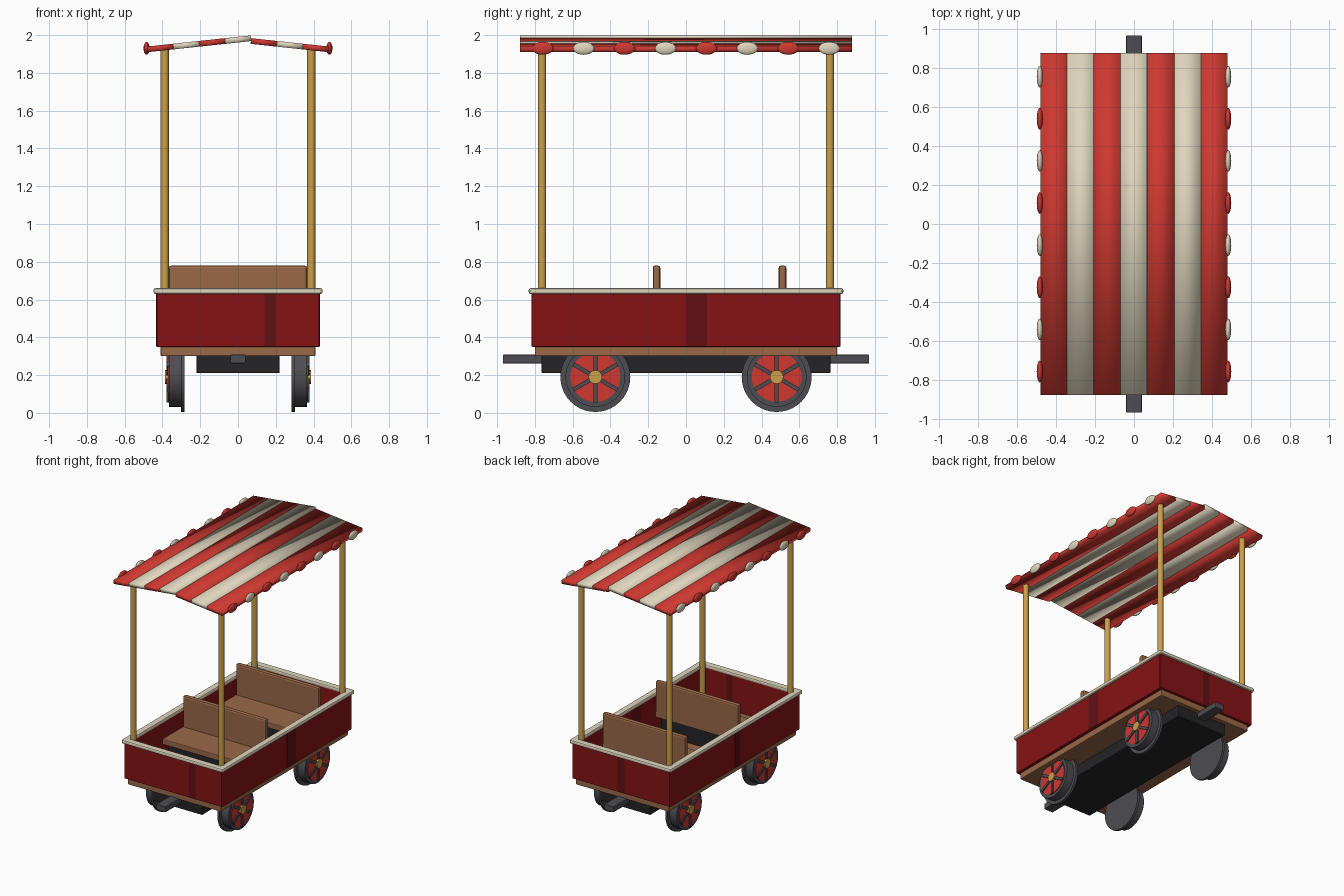
import bpy
import math
from mathutils import Matrix

cube = bpy.data.objects.get("Cube")
if cube:
    bpy.data.objects.remove(cube, do_unlink=True)


def paint(name, rgb):
    m = bpy.data.materials.new(name)
    m.use_nodes = True
    m.diffuse_color = (*rgb, 1)
    m.node_tree.nodes["Principled BSDF"].inputs["Base Color"].default_value = (*rgb, 1)
    return m


dark_red = paint("dark red", (0.24, 0.006, 0.007))
shade_red = paint("deep maroon", (0.12, 0.005, 0.006))
red = paint("bright red", (0.62, 0.04, 0.03))
cream = paint("cream", (0.74, 0.67, 0.51))
wood = paint("brown wood", (0.32, 0.14, 0.065))
brass = paint("brass", (0.6, 0.35, 0.07))
iron = paint("iron grey", (0.075, 0.075, 0.085))
black = paint("chassis black", (0.018, 0.018, 0.02))


def finish(name, mat, smooth=True):
    ob = bpy.context.object
    ob.name = name
    ob.data.materials.append(mat)
    if smooth:
        bpy.ops.object.shade_smooth_by_angle(angle=math.radians(35))
    return ob


def box(name, mat, lo, hi, bevel=0.006):
    """Box between two opposite corners, with softened edges."""
    bpy.ops.mesh.primitive_cube_add(size=1)
    size = [b - a for a, b in zip(lo, hi)]
    mid = [(a + b) / 2 for a, b in zip(lo, hi)]
    bpy.context.object.data.transform(Matrix.Translation(mid) @ Matrix.Diagonal((*size, 1)))
    ob = finish(name, mat, False)
    if bevel:
        mod = ob.modifiers.new("soft edges", "BEVEL")
        mod.width = bevel
        mod.segments = 2
    return ob


def disc(name, mat, radius, x0, x1, y, z, sides=32):
    """Cylinder lying along x between x0 and x1."""
    bpy.ops.mesh.primitive_cylinder_add(
        vertices=sides, radius=radius, depth=abs(x1 - x0),
        location=((x0 + x1) / 2, y, z), rotation=(0, math.pi / 2, 0))
    return finish(name, mat)


# Underframe, floor and couplers
box("chassis", black, (-0.22, -0.765, 0.21), (0.22, 0.765, 0.305))
box("floor", wood, (-0.41, -0.8, 0.3), (0.41, 0.8, 0.352))
for s, end in ((-1, "front"), (1, "back")):
    y0, y1 = sorted((s * 0.76, s * 0.97))
    box(f"{end}_coupler", iron, (-0.04, y0, 0.262), (0.04, y1, 0.308), 0.004)

# Tub walls and the rim on top of them
for s, side, end in ((-1, "right", "front"), (1, "left", "back")):
    x0, x1 = sorted((s * 0.403, s * 0.433))
    y0, y1 = sorted((s * 0.788, s * 0.818))
    box(f"{side}_wall", dark_red, (x0, -0.805, 0.35), (x1, 0.805, 0.635), 0.005)
    box(f"{end}_wall", dark_red, (-0.43, y0, 0.35), (0.43, y1, 0.635), 0.005)
    x0, x1 = sorted((s * 0.395, s * 0.447))
    y0, y1 = sorted((s * 0.78, s * 0.833))
    box(f"{side}_rim", cream, (x0, -0.83, 0.63), (x1, 0.83, 0.66), 0.01)
    box(f"{end}_rim", cream, (-0.445, y0, 0.63), (0.445, y1, 0.66), 0.01)

# Darker vertical bands running through the walls
for name, a, b in (("left", 0, 0.11), ("right", -0.06, 0)):
    x0, x1 = (0.402, 0.434) if name == "left" else (-0.434, -0.402)
    box(f"{name}_band", shade_red, (x0, a, 0.352), (x1, b, 0.632), 0)
for name, a, b in (("front", 0.14, 0.2), ("back", -0.03, 0.03)):
    y0, y1 = (0.787, 0.819) if name == "back" else (-0.819, -0.787)
    box(f"{name}_band", shade_red, (a, y0, 0.352), (b, y1, 0.632), 0)

# Two forward-facing benches
for y, name in ((-0.156, "front"), (0.511, "back")):
    box(f"{name}_bench_base", black, (-0.33, y - 0.25, 0.35), (0.33, y, 0.495), 0.004)
    box(f"{name}_bench_seat", wood, (-0.365, y - 0.275, 0.49), (0.365, y + 0.02, 0.535))
    box(f"{name}_bench_back", wood, (-0.365, y - 0.02, 0.5), (0.365, y + 0.02, 0.78), 0.012)

# Wheels: inner flange, tread, red face, spokes and hub
for sx, side in ((-1, "right"), (1, "left")):
    for y, end in ((-0.48, "front"), (0.48, "back")):
        n, z = f"{end}_{side}_wheel", 0.19
        disc(f"{n}_flange", iron, 0.185, sx * 0.283, sx * 0.302, y, z, 40)
        disc(f"{n}_tread", iron, 0.158, sx * 0.3, sx * 0.365, y, z, 40)
        disc(f"{n}_face", red, 0.132, sx * 0.36, sx * 0.37, y, z)
        for k in range(3):
            spoke = box(f"{n}_spoke", iron, (-0.006, -0.011, -0.135), (0.006, 0.011, 0.135), 0)
            spoke.location = (sx * 0.372, y, z)
            spoke.rotation_euler.x = k * math.pi / 3
        disc(f"{n}_hub", brass, 0.036, sx * 0.36, sx * 0.386, y, z, 16)

# Canopy posts
for x in (-0.388, 0.388):
    for y in (-0.762, 0.762):
        bpy.ops.mesh.primitive_cylinder_add(vertices=20, radius=0.022, depth=1.58,
                                            location=(x, y, 1.14))
        finish("canopy_post", brass)

# Striped canopy of seven sloping slats
slope = 0.107
for i in range(7):
    x = (i - 3) * 0.137
    slat = box("canopy_slat", cream if i % 2 else red,
               (-0.069, -0.88, -0.015), (0.069, 0.88, 0.015), 0)
    slat.location = (x, 0, 1.976 - slope * abs(x))
    slat.rotation_euler.y = math.atan(slope) * (-1 if i <= 3 else 1)
    for p in slat.data.polygons:
        p.use_smooth = True

# Scalloped bobbles along both eaves
for x in (-0.484, 0.484):
    for i in range(8):
        bpy.ops.mesh.primitive_uv_sphere_add(segments=20, ring_count=12, radius=1,
                                             location=(x, -0.758 + i * 0.2165, 1.93))
        bpy.context.object.scale = (0.016, 0.056, 0.034)
        finish("canopy_scallop", cream if i % 2 else red)
